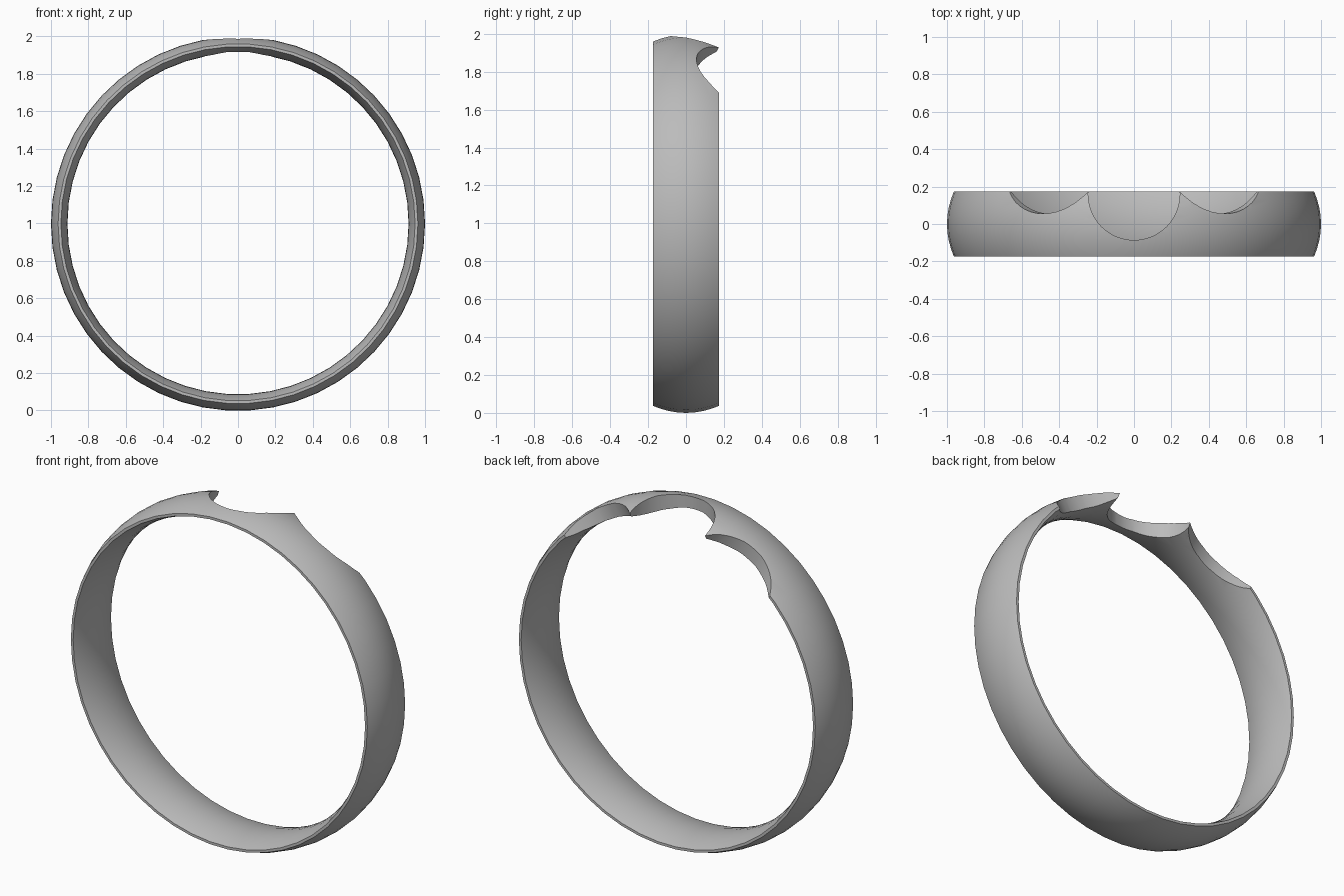
import bpy, bmesh, math
from mathutils import Matrix, Vector

cube = bpy.data.objects.get("Cube")
if cube:
    bpy.data.objects.remove(cube, do_unlink=True)

SEGMENTS = 50
HALF_WIDTH = 0.175
CENTRE = Vector((0, 0, math.cos(math.pi / SEGMENTS)))

metal = bpy.data.materials.new("grey metal")
metal.use_nodes = True
metal.diffuse_color = (0.5, 0.5, 0.5, 1)
metal.node_tree.nodes["Principled BSDF"].inputs["Base Color"].default_value = (0.5, 0.5, 0.5, 1)


def add_object(name, bm):
    bmesh.ops.recalc_face_normals(bm, faces=bm.faces)
    mesh = bpy.data.meshes.new(name)
    bm.to_mesh(mesh)
    bm.free()
    mesh.materials.append(metal)
    obj = bpy.data.objects.new(name, mesh)
    bpy.context.collection.objects.link(obj)
    return obj


def ring_band():
    """Band with a lens-shaped section, domed outside and inside."""
    steps = 12
    ts = [math.sin(math.pi * (i / steps - 0.5)) for i in range(steps + 1)]
    outer = [(1 - 0.038 * t * t, t * HALF_WIDTH) for t in ts]
    inner = [(0.912 + 0.035 * t * t, t * HALF_WIDTH) for t in reversed(ts)]
    section = outer + inner
    bm = bmesh.new()
    loops = []
    for s in range(SEGMENTS):
        a = 2 * math.pi * s / SEGMENTS
        loops.append([bm.verts.new(CENTRE + Vector((r * math.cos(a), y, r * math.sin(a))))
                      for r, y in section])
    n = len(section)
    for s in range(SEGMENTS):
        here, there = loops[s], loops[(s + 1) % SEGMENTS]
        for i in range(n):
            j = (i + 1) % n
            bm.faces.new((here[i], here[j], there[j], there[i]))
    return add_object("ring_band", bm)


def notch_cutter(name, angle, radius, y):
    """Radial cylinder tilted from the top of the ring."""
    bm = bmesh.new()
    place = (Matrix.Translation(CENTRE) @ Matrix.Rotation(angle, 4, 'Y')
             @ Matrix.Translation((0, y, 0.95)))
    bmesh.ops.create_cone(bm, cap_ends=True, segments=48, radius1=radius,
                          radius2=radius, depth=0.5, matrix=place)
    return add_object(name, bm)


band = ring_band()
tilt = math.radians(29.3)

# Scalloped notches along the back rim
cutters = [notch_cutter("centre_notch", 0, 0.245, 0.159)]
for side, label in ((1, "left"), (-1, "right")):
    cutters.append(notch_cutter(label + "_notch", side * tilt, 0.306, 0.361))

bpy.ops.object.select_all(action='DESELECT')
band.select_set(True)
bpy.context.view_layer.objects.active = band
for cutter in cutters:
    mod = band.modifiers.new(cutter.name, 'BOOLEAN')
    mod.operation = 'DIFFERENCE'
    mod.solver = 'EXACT'
    mod.object = cutter
    bpy.ops.object.modifier_apply(modifier=mod.name)
    bpy.data.objects.remove(cutter, do_unlink=True)

bpy.ops.object.shade_smooth_by_angle(angle=math.radians(30))
